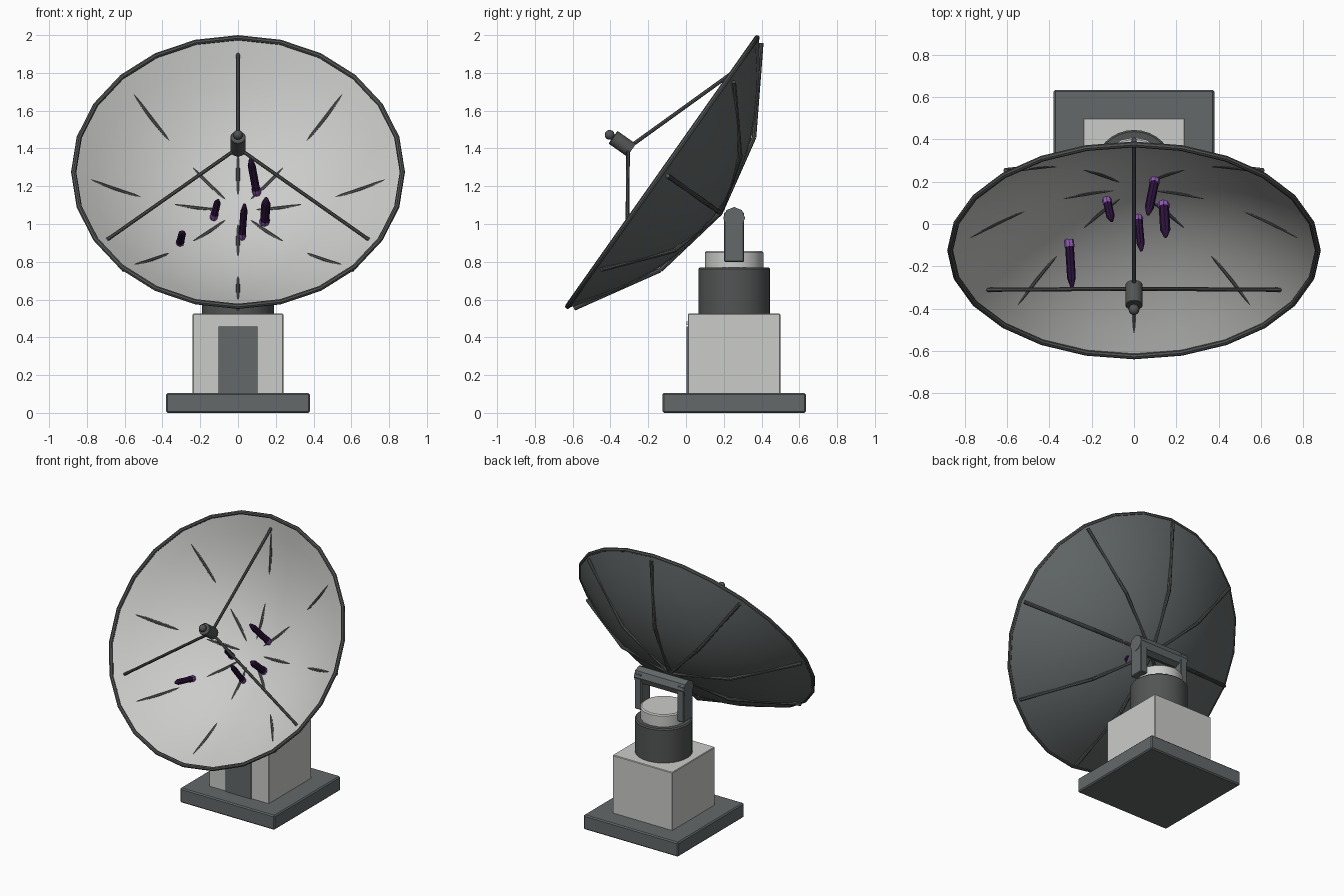
import bpy, bmesh, math
from mathutils import Matrix, Vector

if "Cube" in bpy.data.objects:
    bpy.data.objects.remove(bpy.data.objects["Cube"])


def material(name, rgb):
    m = bpy.data.materials.new(name)
    m.diffuse_color = (*rgb, 1)
    m.use_nodes = True
    m.node_tree.nodes["Principled BSDF"].inputs["Base Color"].default_value = m.diffuse_color
    return m


LIGHT = material("light_grey", (0.60, 0.60, 0.59))
SLATE = material("slate_grey", (0.125, 0.14, 0.14))
METAL = material("dark_metal", (0.085, 0.088, 0.088))
PURPLE = material("dark_purple", (0.025, 0.006, 0.045))
VIOLET = material("bright_violet", (0.28, 0.10, 0.45))

# Dish frame: local z is the pointing axis, origin at the rim centre
TILT = math.radians(54.8)
FRAME = Matrix.Translation((0, -0.125, 1.275)) @ Matrix.Rotation(TILT, 4, 'X')
RADIUS, DEPTH = 0.87, 0.35


def bowl(r):
    return -DEPTH * (1 - (r / RADIUS) ** 2)


def finish(name, bm, mats, matrix=Matrix(), smooth=True):
    bmesh.ops.recalc_face_normals(bm, faces=bm.faces)
    me = bpy.data.meshes.new(name)
    bm.to_mesh(me)
    bm.free()
    for m in mats:
        me.materials.append(m)
    ob = bpy.data.objects.new(name, me)
    bpy.context.collection.objects.link(ob)
    ob.matrix_world = matrix
    if smooth:
        bpy.ops.object.select_all(action='DESELECT')
        ob.select_set(True)
        bpy.context.view_layer.objects.active = ob
        bpy.ops.object.shade_smooth_by_angle(angle=math.radians(35))
    return ob


def box(name, lo, hi, mat, bevel=0.0):
    lo, hi = Vector(lo), Vector(hi)
    bm = bmesh.new()
    bmesh.ops.create_cube(bm, size=1)
    for v in bm.verts:
        v.co = Vector([c * s for c, s in zip(v.co, hi - lo)]) + (lo + hi) / 2
    if bevel:
        bmesh.ops.bevel(bm, geom=bm.edges[:], offset=bevel, segments=1, affect='EDGES')
    return finish(name, bm, [mat], smooth=False)


def lathe(name, profile, sides, mats, matrix=Matrix(), slot=lambda i: 0):
    """Spin (radius, height) points about local z; slot gives the material per band."""
    bm = bmesh.new()
    rings = []
    for r, z in profile:
        if r == 0:
            rings.append([bm.verts.new((0, 0, z))] * sides)
        else:
            rings.append([bm.verts.new((r * math.cos(a), r * math.sin(a), z))
                          for a in (2 * math.pi * k / sides for k in range(sides))])
    for i, (a, b) in enumerate(zip(rings, rings[1:])):
        for k in range(sides):
            j = (k + 1) % sides
            f = bm.faces.new(list(dict.fromkeys((a[k], a[j], b[j], b[k]))))
            f.material_index = slot(i)
    return finish(name, bm, mats, matrix)


def drum(name, r, z0, z1, sides, mat, matrix, bevel=0.008):
    pts = [(0, z0), (r, z0), (r, z1 - bevel), (r - bevel, z1), (0, z1)]
    return lathe(name, pts, sides, [mat], matrix)


def aim(start, end):
    d = Vector(end) - Vector(start)
    return Matrix.Translation(start) @ d.to_track_quat('Z', 'Y').to_matrix().to_4x4(), d.length


def rod(name, start, end, r, mat, base=Matrix()):
    m, length = aim(start, end)
    pts = [(0, 0), (r, 0), (r, length), (0, length)]
    return lathe(name, pts, 8, [mat], base @ m)


# Pedestal
CY = 0.255
box("base_slab", (-0.38, CY - 0.38, 0), (0.38, CY + 0.38, 0.105), SLATE, 0.008)
box("pedestal_box", (-0.24, CY - 0.245, 0.1), (0.24, CY + 0.245, 0.525), LIGHT, 0.004)
box("door", (-0.103, 0.002, 0.105), (0.103, 0.0115, 0.458), SLATE)
box("door_lintel", (-0.088, 0.003, 0.466), (0.088, 0.0115, 0.484), LIGHT)

# Turntable
POST = Matrix.Translation((0, CY, 0))
drum("turntable_collar", 0.19, 0.52, 0.77, 32, METAL, POST)
drum("turntable_cap", 0.155, 0.765, 0.857, 16, LIGHT, POST)

# Yoke with its pivot
for side in (-1, 1):
    x = 0.17 * side
    box("yoke_arm", (x - 0.027, CY - 0.053, 0.80), (x + 0.027, CY + 0.053, 1.06), SLATE, 0.005)
rod("yoke_pivot", (-0.2, CY, 1.032), (0.2, CY, 1.032), 0.058, SLATE)

# Dish: light inside, dark outside
N = 8
radii = [RADIUS * i / N for i in range(N + 1)]
inner = [(r, bowl(r)) for r in radii]
outer = [(r, bowl(r) - 0.011) for r in reversed(radii)]
lathe("dish", inner + outer, 24, [LIGHT, SLATE], FRAME, lambda i: 0 if i < N else 1)

# Rim tube
rim = [(RADIUS + 0.014 * math.cos(a), 0.014 * math.sin(a))
       for a in (math.pi * k / 4 for k in range(9))]
lathe("dish_rim", rim, 24, [METAL], FRAME)

# Ribs: straight rods behind the bowl whose middles break through it
for k in range(8):
    a = math.pi * k / 4
    pts = [Vector((r * math.cos(a), r * math.sin(a), bowl(r) - 0.026))
           for r in (0.0, 0.43, 0.86)]
    rod("inner_rib", pts[0], pts[1], 0.012, METAL, FRAME)
    rod("outer_rib", pts[1], pts[2], 0.012, METAL, FRAME)

# Feed held by three struts
for deg in (90, 210, 330):
    a = math.radians(deg)
    foot = (0.8 * math.cos(a), 0.8 * math.sin(a), bowl(0.8))
    rod("feed_strut", foot, (0, 0, 0.222), 0.01, METAL, FRAME)
drum("feed_horn", 0.041, 0.2, 0.32, 16, METAL, FRAME, 0.003)
ball = [(0.026 * math.sin(math.pi * k / 8) if 0 < k < 8 else 0,
         0.342 - 0.026 * math.cos(math.pi * k / 8)) for k in range(9)]
lathe("feed_tip", ball, 12, [METAL], FRAME)

# Spikes stuck in the dish: dark shaft with a bright band near the foot
spikes = [((0.10, 0.215, 1.16), (0.065, 0.04, 1.35), 0.024),
          ((-0.13, 0.12, 1.03), (-0.105, 0.01, 1.13), 0.022),
          ((0.02, 0.035, 0.925), (0.035, -0.13, 1.11), 0.021),
          ((0.14, 0.105, 1.00), (0.15, -0.065, 1.14), 0.027),
          ((-0.307, -0.075, 0.90), (-0.293, -0.305, 0.96), 0.023)]
for foot, tip, r in spikes:
    m, h = aim(foot, tip)
    pts = [(0, 0), (r * 0.9, 0), (r, 0.012), (r, 0.036),
           (r * 0.9, 0.04), (r * 0.9, h * 0.78), (r * 0.35, h * 0.97), (0, h)]
    lathe("spike", pts, 8, [PURPLE, VIOLET], m, lambda i: 1 if i in (1, 2) else 0)
